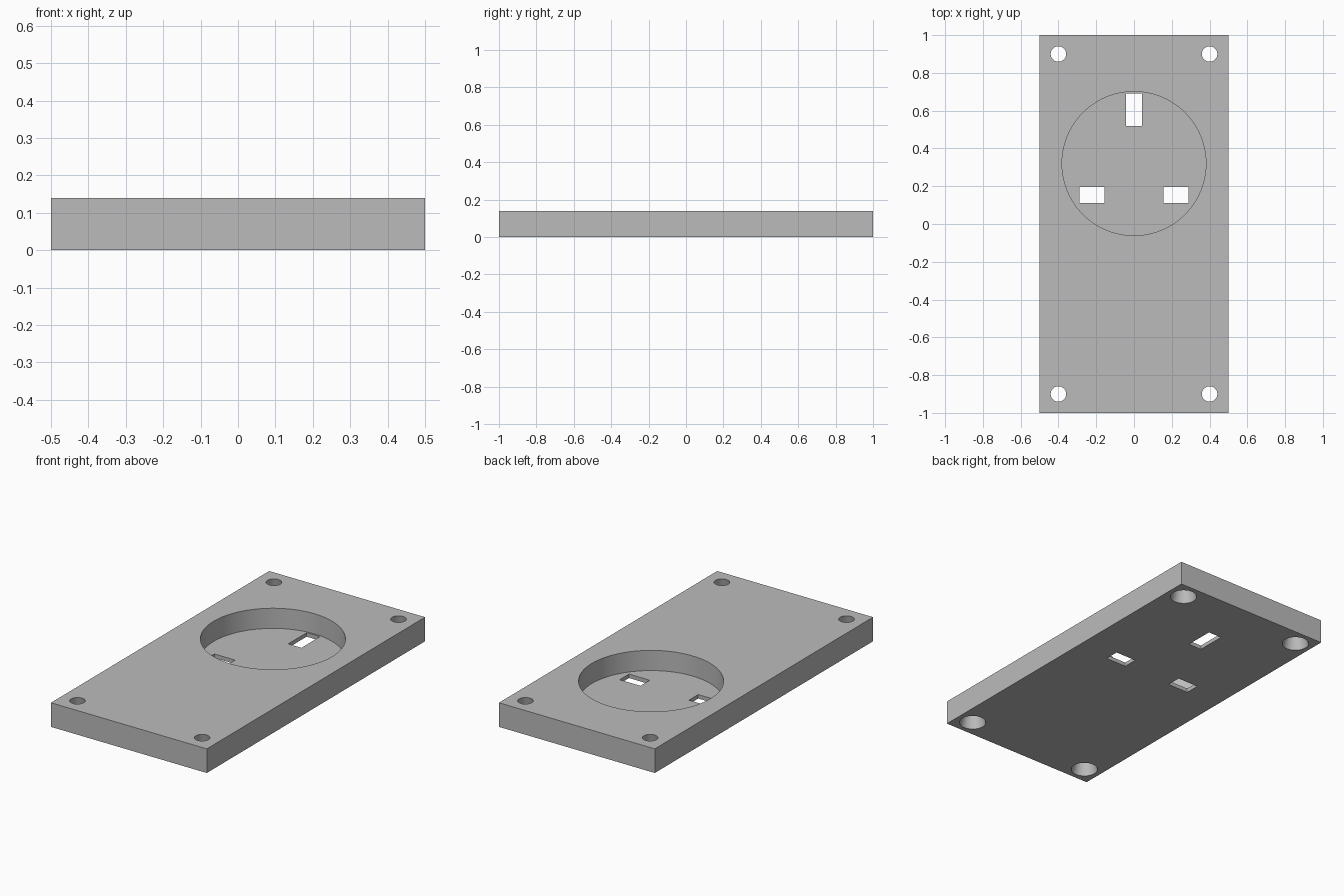
import bpy
import math

if "Cube" in bpy.data.objects:
    bpy.data.objects.remove(bpy.data.objects["Cube"], do_unlink=True)

THICK = 0.14
FLOOR = 0.023      # thickness left under the round recess
OVER = 0.02        # how far cutters poke out of the plate

grey = bpy.data.materials.new("plain grey")
grey.use_nodes = True
grey.diffuse_color = (0.5, 0.5, 0.5, 1)
grey.node_tree.nodes["Principled BSDF"].inputs["Base Color"].default_value = (0.5, 0.5, 0.5, 1)


def box(name, x, y, z0, z1, width, length):
    bpy.ops.mesh.primitive_cube_add(size=1, location=(x, y, (z0 + z1) / 2))
    ob = bpy.context.object
    ob.name = name
    ob.scale = (width, length, z1 - z0)
    bpy.ops.object.transform_apply(location=True, rotation=False, scale=True)
    ob.data.materials.append(grey)
    return ob


def cone(name, x, y, z0, z1, r0, r1, sides):
    bpy.ops.mesh.primitive_cone_add(vertices=sides, radius1=r0, radius2=r1,
                                    depth=z1 - z0, location=(x, y, (z0 + z1) / 2))
    ob = bpy.context.object
    ob.name = name
    ob.data.materials.append(grey)
    return ob


def cut(target, cutter):
    cutter.hide_render = True
    mod = target.modifiers.new("cut", "BOOLEAN")
    mod.operation = "DIFFERENCE"
    mod.solver = "EXACT"
    mod.object = cutter
    bpy.context.view_layer.objects.active = target
    bpy.ops.object.modifier_apply(modifier=mod.name)
    bpy.data.objects.remove(cutter, do_unlink=True)


# Rectangular plate
plate = box("socket_plate", 0, 0, 0, THICK, 1, 2)

# Round recess for the plug
cut(plate, cone("recess_cutter", 0, 0.32, FLOOR, THICK + OVER, 0.381, 0.381, 96))

# Three pin slots through the recess floor
for x, y, w, l in ((0, 0.605, 0.085, 0.17),
                   (-0.222, 0.153, 0.133, 0.085),
                   (0.222, 0.153, 0.133, 0.085)):
    cut(plate, box("slot_cutter", x, y, -OVER, FLOOR + OVER, w, l))

# Corner screw holes, wider at the underside
R_TOP, R_BOTTOM = 0.041, 0.072
flare = (R_BOTTOM - R_TOP) / THICK * OVER
for x in (-0.4, 0.4):
    for y in (-0.9, 0.9):
        cut(plate, cone("screw_cutter", x, y, -OVER, THICK + OVER,
                        R_BOTTOM + flare, R_TOP - flare, 48))

# Smooth round walls, crisp edges
bpy.ops.object.select_all(action="DESELECT")
plate.select_set(True)
bpy.context.view_layer.objects.active = plate
bpy.ops.object.shade_smooth_by_angle(angle=math.radians(30))
